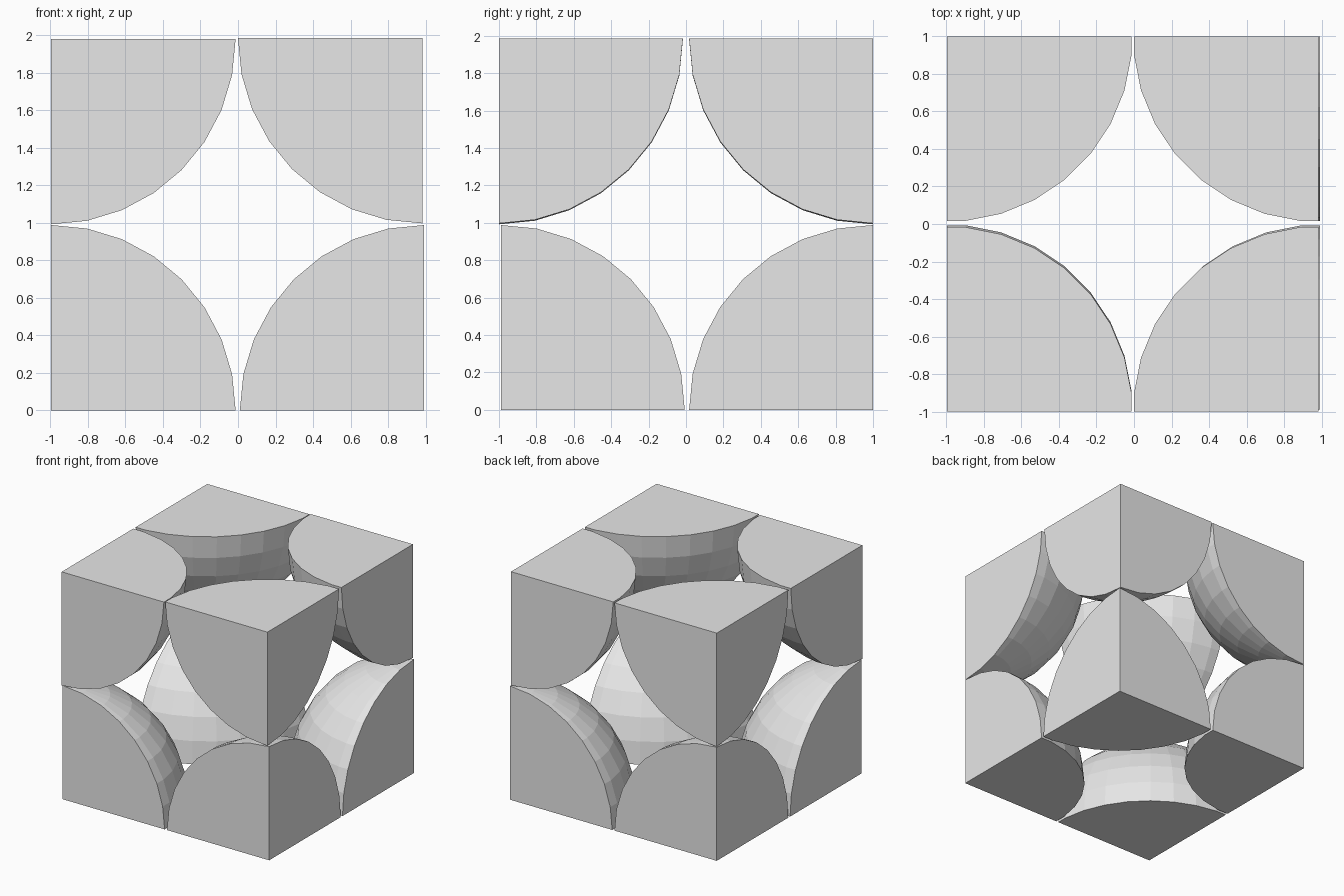
import bpy, bmesh, math
from mathutils import Vector, Matrix

if "Cube" in bpy.data.objects:
    bpy.data.objects.remove(bpy.data.objects["Cube"])

R = 0.988

grey = bpy.data.materials.new("light_grey")
grey.diffuse_color = (0.8, 0.8, 0.8, 1)
grey.use_nodes = True
grey.node_tree.nodes["Principled BSDF"].inputs["Base Color"].default_value = grey.diffuse_color


def sphere_octant(name, corner, inward):
    """Flat-shaded eighth of a sphere, its centre on a corner of the cube."""
    bm = bmesh.new()
    bmesh.ops.create_uvsphere(bm, u_segments=32, v_segments=16, radius=R,
                              matrix=Matrix.Rotation(math.pi / 32, 4, 'Z'))
    # keep the side facing the cube centre on each axis and close the cut
    for axis in range(3):
        normal = Vector((0, 0, 0))
        normal[axis] = -inward[axis]
        cut = bmesh.ops.bisect_plane(
            bm, geom=bm.verts[:] + bm.edges[:] + bm.faces[:], dist=1e-5,
            plane_co=(0, 0, 0), plane_no=normal, clear_outer=True)
        edges = [e for e in bm.edges if e.is_boundary]
        bmesh.ops.contextual_create(bm, geom=edges)
    bmesh.ops.recalc_face_normals(bm, faces=bm.faces)
    mesh = bpy.data.meshes.new(name)
    bm.to_mesh(mesh)
    bm.free()
    mesh.materials.append(grey)
    obj = bpy.data.objects.new(name, mesh)
    obj.location = corner
    bpy.context.collection.objects.link(obj)


# eight corner pieces, with the small offsets of the stacked cell
for sx, xname in ((-1, "left"), (1, "right")):
    for sy, yname in ((-1, "front"), (1, "back")):
        for sz, zname in ((-1, "bottom"), (1, "top")):
            x = -0.996 if sx < 0 else (0.983 if sz > 0 else 0.993)
            y = 1.0 if sy > 0 else (-1.0 if sz > 0 else -0.99)
            z = 0.0 if sz < 0 else (1.98 if sx < 0 else 1.985)
            sphere_octant(f"{zname}_{yname}_{xname}_octant",
                          (x, y, z), (-sx, -sy, -sz))
